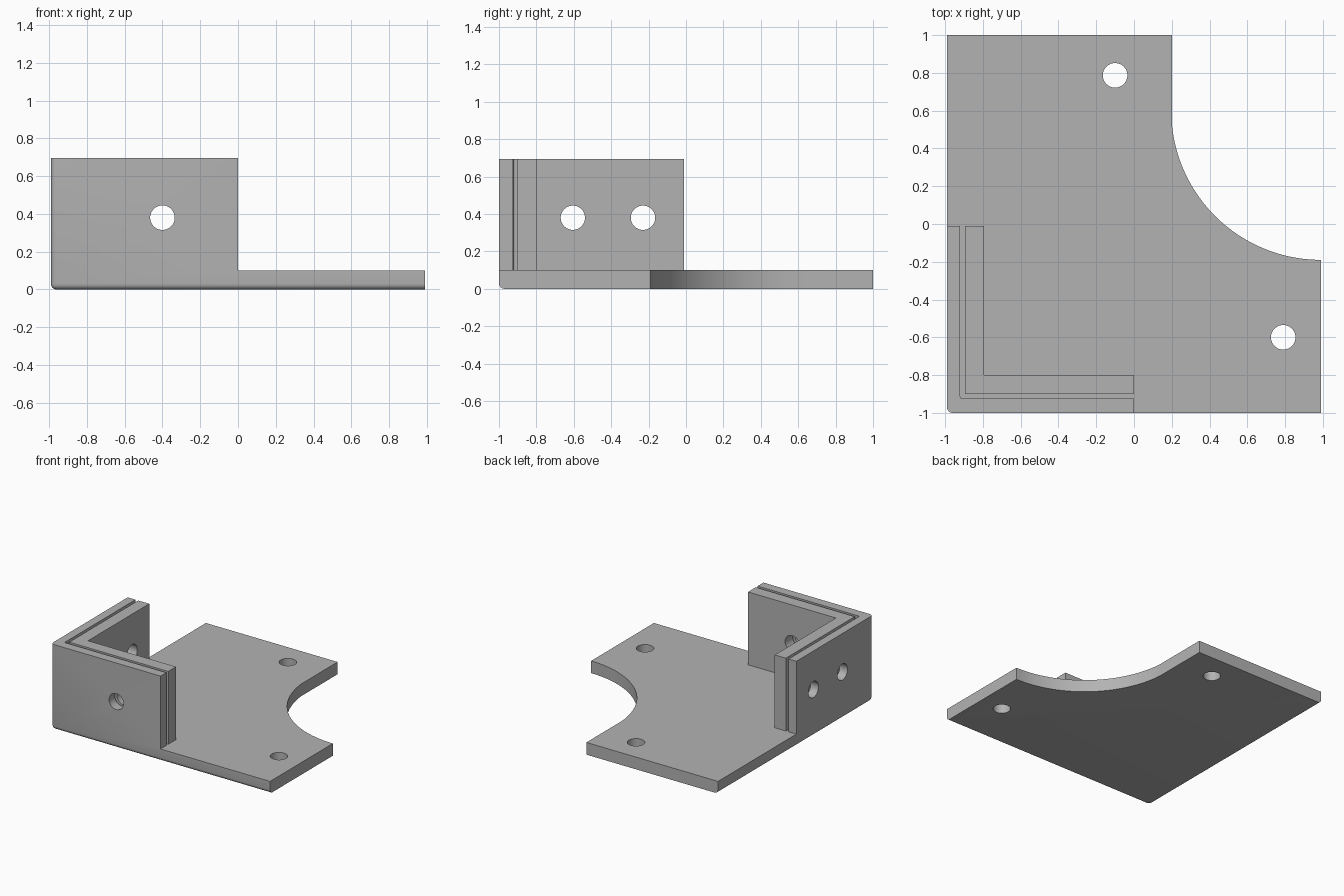
import bpy, bmesh, math
from mathutils import Matrix

if "Cube" in bpy.data.objects:
    bpy.data.objects.remove(bpy.data.objects["Cube"], do_unlink=True)

grey = bpy.data.materials.new("plain grey")
grey.use_nodes = True
GREY = (0.45, 0.45, 0.45, 1)
grey.diffuse_color = GREY
grey.node_tree.nodes["Principled BSDF"].inputs["Base Color"].default_value = GREY

PLATE_TOP, WALL_TOP = 0.1, 0.695
LEFT, RIGHT, FRONT, BACK = -0.99, 0.99, -1.0, 1.0
HOLE_R = 0.065


def add_object(name, bm):
    bmesh.ops.recalc_face_normals(bm, faces=bm.faces)
    mesh = bpy.data.meshes.new(name)
    bm.to_mesh(mesh)
    bm.free()
    obj = bpy.data.objects.new(name, mesh)
    bpy.context.collection.objects.link(obj)
    mesh.materials.append(grey)
    return obj


def prism(outline, z0, z1):
    bm = bmesh.new()
    face = bm.faces.new([bm.verts.new((x, y, z0)) for x, y in outline])
    top = bmesh.ops.extrude_face_region(bm, geom=[face])["geom"]
    for v in top:
        if isinstance(v, bmesh.types.BMVert):
            v.co.z = z1
    return bm


def bevel(bm, test, width, segments):
    edges = [e for e in bm.edges if all(test(v.co) for v in e.verts)]
    bmesh.ops.bevel(bm, geom=edges, offset=width, segments=segments,
                    profile=0.5, affect='EDGES')


def drill(center, axis):
    bm = bmesh.new()
    bmesh.ops.create_cone(bm, cap_ends=True, segments=48, radius1=HOLE_R,
                          radius2=HOLE_R, depth=0.6)
    turn = {"x": Matrix.Rotation(math.pi / 2, 4, 'Y'),
            "y": Matrix.Rotation(math.pi / 2, 4, 'X'),
            "z": Matrix.Identity(4)}[axis]
    bm.transform(Matrix.Translation(center) @ turn)
    return add_object("hole_cutter", bm)


def cut(obj, cutters):
    for c in cutters:
        c.hide_render = True
        c.hide_viewport = False
        mod = obj.modifiers.new("cut", 'BOOLEAN')
        mod.operation, mod.solver, mod.object = 'DIFFERENCE', 'EXACT', c
        bpy.ops.object.select_all(action='DESELECT')
        bpy.context.view_layer.objects.active = obj
        obj.select_set(True)
        bpy.ops.object.modifier_apply(modifier=mod.name)


# Plate outline with the concave arc in the back corner
R = 0.793
cx, cy = RIGHT, -0.19 + R
start = math.acos((0.2 - cx) / R)
arc = []
for i in range(41):
    a = -start + (start - math.pi / 2) * i / 40
    arc.append((cx + R * math.cos(a), cy + R * math.sin(a)))
outline = [(LEFT, FRONT), (RIGHT, FRONT)] + arc[::-1] + [(0.2, BACK), (LEFT, BACK)]

# Solid block with rounded outer corner and rounded lower edges
bm = prism(outline, 0, WALL_TOP)
near = lambda a, b: abs(a - b) < 1e-4
edges = [e for e in bm.edges if
         all(near(v.co.x, LEFT) and near(v.co.y, FRONT) for v in e.verts)
         or all(near(v.co.z, 0) and near(v.co.x, LEFT) for v in e.verts)
         or all(near(v.co.z, 0) and near(v.co.y, FRONT) for v in e.verts)]
bmesh.ops.bevel(bm, geom=edges, offset=0.03, segments=6, profile=0.5, affect='EDGES')
base = add_object("base_plate_with_outer_wall", bm)

# Clear everything above the plate except the outer corner wall
gap_x, gap_y = -0.92, -0.925
wall_end_x, wall_end_y = 0.0, -0.01
clear = prism([(gap_x, gap_y), (wall_end_x, gap_y), (wall_end_x, -1.3), (1.3, -1.3),
               (1.3, 1.3), (-1.3, 1.3), (-1.3, wall_end_y), (gap_x, wall_end_y)],
              PLATE_TOP, 1.0)
bevel(clear, lambda p: near(p.x, gap_x) and near(p.y, gap_y), 0.012, 3)
clearance = add_object("clearance_cutter", clear)

# Inner corner wall, separated from the outer one by a narrow slot
x0, y0, x1, y1 = -0.895, -0.9, -0.795, -0.8
inner = add_object("inner_wall", prism(
    [(x0, y0), (wall_end_x, y0), (wall_end_x, y1), (x1, y1),
     (x1, wall_end_y), (x0, wall_end_y)], PLATE_TOP, WALL_TOP))

# Bolt holes in the walls and the plate
wall_holes = [drill((-0.4, -0.9, 0.38), "y"),
              drill((-0.9, -0.605, 0.38), "x"),
              drill((-0.9, -0.23, 0.38), "x")]
plate_holes = [drill((-0.1, 0.787, 0.05), "z"), drill((0.79, -0.6, 0.05), "z")]

cut(base, [clearance] + wall_holes + plate_holes)
cut(inner, wall_holes)

for c in [clearance] + wall_holes + plate_holes:
    bpy.data.objects.remove(c, do_unlink=True)

for obj in (base, inner):
    bpy.ops.object.select_all(action='DESELECT')
    bpy.context.view_layer.objects.active = obj
    obj.select_set(True)
    bpy.ops.object.shade_smooth_by_angle(angle=math.radians(30))
